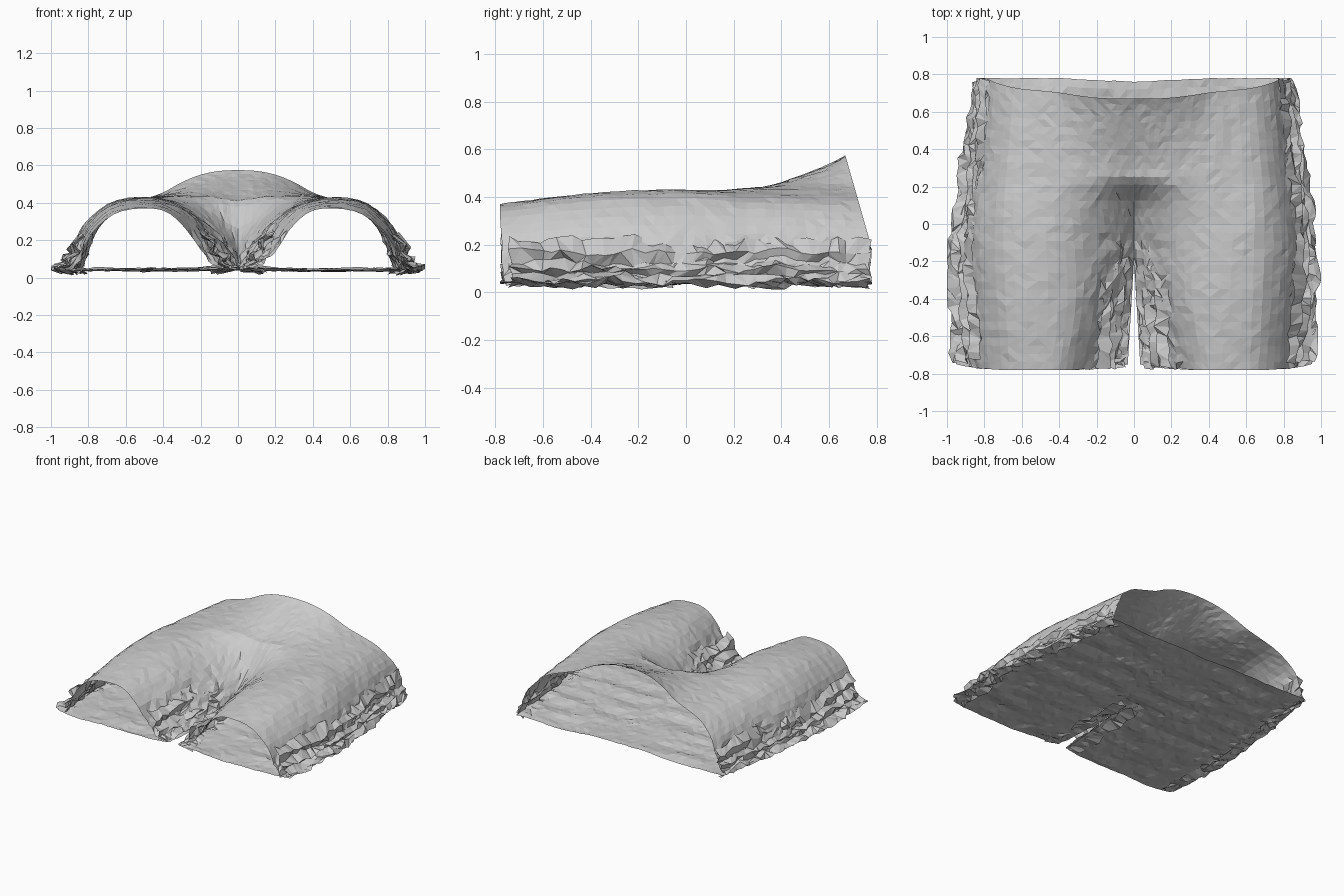
import bpy, bmesh, random
from mathutils import Vector, noise

if "Cube" in bpy.data.objects:
    bpy.data.objects.remove(bpy.data.objects["Cube"])

random.seed(7)

# Half cross-sections of the front panel (inner edge to outer foot), as x,z pairs at key y
KEY_Y = [-0.78, -0.4, -0.1, 0.1, 0.25, 0.77]
SECTIONS = [
    [(.05, .05), (.14, .08), (.20, .14), (.28, .26), (.38, .35), (.50, .37), (.65, .345), (.77, .25), (.83, .13), (.88, .05)],
    [(.02, .06), (.08, .13), (.14, .20), (.22, .30), (.33, .38), (.49, .415), (.67, .39), (.80, .28), (.86, .16), (.91, .05)],
    [(.00, .10), (.05, .18), (.10, .23), (.20, .32), (.34, .40), (.50, .43), (.68, .40), (.82, .29), (.88, .16), (.92, .05)],
    [(.00, .24), (.05, .27), (.12, .32), (.22, .38), (.36, .42), (.50, .425), (.68, .40), (.80, .29), (.87, .17), (.90, .05)],
    [(.00, .41), (.07, .42), (.14, .43), (.24, .435), (.36, .435), (.50, .42), (.67, .385), (.78, .29), (.84, .17), (.88, .05)],
    [(.00, .575), (.10, .57), (.20, .55), (.30, .51), (.40, .455), (.50, .42), (.63, .37), (.74, .27), (.79, .16), (.83, .05)],
]
EDGE_Y = [-0.78, -0.7, -0.2, 0.2, 0.5, 0.78]
EDGE_X = [.965, .98, .99, .95, .905, .86]


def hermite(keys, vals, q):
    """Smooth interpolation through values at uneven keys."""
    n = len(keys)
    q = min(max(q, keys[0]), keys[-1])
    i = max(k for k in range(n - 1) if keys[k] <= q)

    def slope(k):
        a, b = max(k - 1, 0), min(k + 1, n - 1)
        return (vals[b] - vals[a]) / (keys[b] - keys[a])
    h = keys[i + 1] - keys[i]
    t = (q - keys[i]) / h
    return ((2*t**3 - 3*t*t + 1) * vals[i] + (t**3 - 2*t*t + t) * h * slope(i)
            + (3*t*t - 2*t**3) * vals[i + 1] + (t**3 - t*t) * h * slope(i + 1))


def outer(y):
    return hermite(EDGE_Y, EDGE_X, y)


def foot(y):
    return hermite(KEY_Y, [s[-1][0] for s in SECTIONS], y)


def inner(y):
    return 0.0 if y > -0.2 else 0.035 * (-0.2 - y) / 0.58


def jitter(v, a):
    return Vector([c + random.uniform(-a, a) for c in v])


def add_grid(bm, rows, sign):
    """Triangulated sheet from rows of points, mirrored by sign."""
    vs = [[bm.verts.new((sign * min(p[0], 1.0), min(max(p[1], -.78), .78), max(p[2], .012)))
           for p in r] for r in rows]
    for i in range(len(vs) - 1):
        for j in range(len(vs[0]) - 1):
            a, b, c, d = vs[i][j], vs[i + 1][j], vs[i + 1][j + 1], vs[i][j + 1]
            tris = ((a, b, c), (a, c, d)) if random.random() < .5 else ((a, b, d), (b, c, d))
            for t in tris:
                bm.faces.new(t if sign < 0 else t[::-1])


def finish(bm, name):
    bmesh.ops.remove_doubles(bm, verts=bm.verts, dist=0.0005)
    me = bpy.data.meshes.new(name)
    bm.to_mesh(me)
    bm.free()
    bpy.context.collection.objects.link(bpy.data.objects.new(name, me))


# Front panel: belly, two arched legs and the crotch valley
bm = bmesh.new()
NY, NT = 36, 28
for sign in (-1, 1):
    rows = []
    for i in range(NY + 1):
        y = -0.78 + 1.55 * i / NY
        # belly rises late, flaring towards the waist
        yz = y if y < .25 else .25 + .52 * ((y - .25) / .52) ** 1.5
        xs = [hermite(KEY_Y, [s[k][0] for s in SECTIONS], y) for k in range(10)]
        zs = [hermite(KEY_Y, [s[k][1] for s in SECTIONS], yz) for k in range(10)]
        row = []
        for j in range(NT + 1):
            q = 9 * j / NT
            x, z = hermite(range(10), xs, q), hermite(range(10), zs, q)
            # waist edge leans forward where it is high; hem slants in where it is low
            shift = -0.10 * min(max((z - .22) / .35, 0), 1) * max((y - .25) / .52, 0)
            if i == 0:
                shift = .025 * max(0, 1 - z / .3)
            p = Vector((max(x, 0), y + shift, z))
            seam = q > 7.4 or (q < 2.6 and y < -0.08)
            if j == 0 and y > -0.2:
                p.x = 0.0
            elif seam or 0 < i < NY:
                p = jitter(p, .011 if seam else .003)
                p.x = max(p.x, .003)
            row.append(p)
        rows.append(row)
    add_grid(bm, rows, sign)
finish(bm, "front_panel")

# Back panel lying flat, with long cross ripples
bm = bmesh.new()
NB = 24
for sign in (-1, 1):
    rows = []
    for i in range(NY + 1):
        v = i / NY
        row = []
        for j in range(NB + 1):
            u = j / NB
            y0 = -0.78 + 0.03 * abs(2 * u - 1) ** 4
            y1 = 0.76 + 0.02 * min(u * 2, 1)
            y = y0 + (y1 - y0) * v
            a, b = inner(y), outer(y) - .02
            x = a + (b - a) * u
            ripple = noise.noise(Vector((x * 3 * sign, y * 9, 2.0)))
            z = .042 + .018 * ripple * min(1, (1 - u) * 5)
            z += .03 * max(0, 1 - x / .3) * max(0, 1 - abs(y + .1) / .35)
            p = Vector((x, y, z))
            if j > 0:
                rough = .011 if (j > NB - 3 or (j < 3 and y < 0)) else .004
                p = jitter(p, rough if 0 < i < NY else .002)
            row.append(p)
        rows.append(row)
    add_grid(bm, rows, sign)
finish(bm, "back_panel")

# Crumpled seam ribbons: offset, blend from leg foot to outer edge, height (top to bottom)
OUTER_FOLDS = [(-.065, 0, .22), (-.015, 0, .17), (-.03, 0, .125), (.015, 0, .10), (-.03, .4, .07),
               (0, .6, .062), (0, 1, .05), (-.04, .8, .035), (-.03, 0, .03)]
INNER_FOLDS = [(.17, 0, .23), (.10, 0, .19), (.11, 0, .14), (.05, 0, .11), (.075, 0, .075),
               (.02, 0, .05), (.11, 0, .03)]


def ribbon(name, sign, folds, base, edge, y0, y1, amp):
    bm = bmesh.new()
    rows = []
    n = int((y1 - y0) / .042)
    drift = [Vector() for f in folds]
    for i in range(n + 1):
        y = y0 + (y1 - y0) * i / n
        # drift follows the previous row so the creases run along the seam
        drift = [d * .5 + jitter((0, 0, 0), amp) for d in drift]
        row = []
        for (dx, w, z), d in zip(folds, drift):
            p = Vector((base(y) + dx + w * (edge(y) - base(y)), y, z)) + d
            p.x = max(p.x, .004)
            row.append(p)
        rows.append(row)
    add_grid(bm, rows, sign)
    finish(bm, name)


for sign, side in ((-1, "left"), (1, "right")):
    ribbon("outer_seam_" + side, sign, OUTER_FOLDS, foot, outer, -.735, .765, .016)
    ribbon("inner_seam_" + side, sign, INNER_FOLDS, inner, inner, -.765, -.06, .016)
